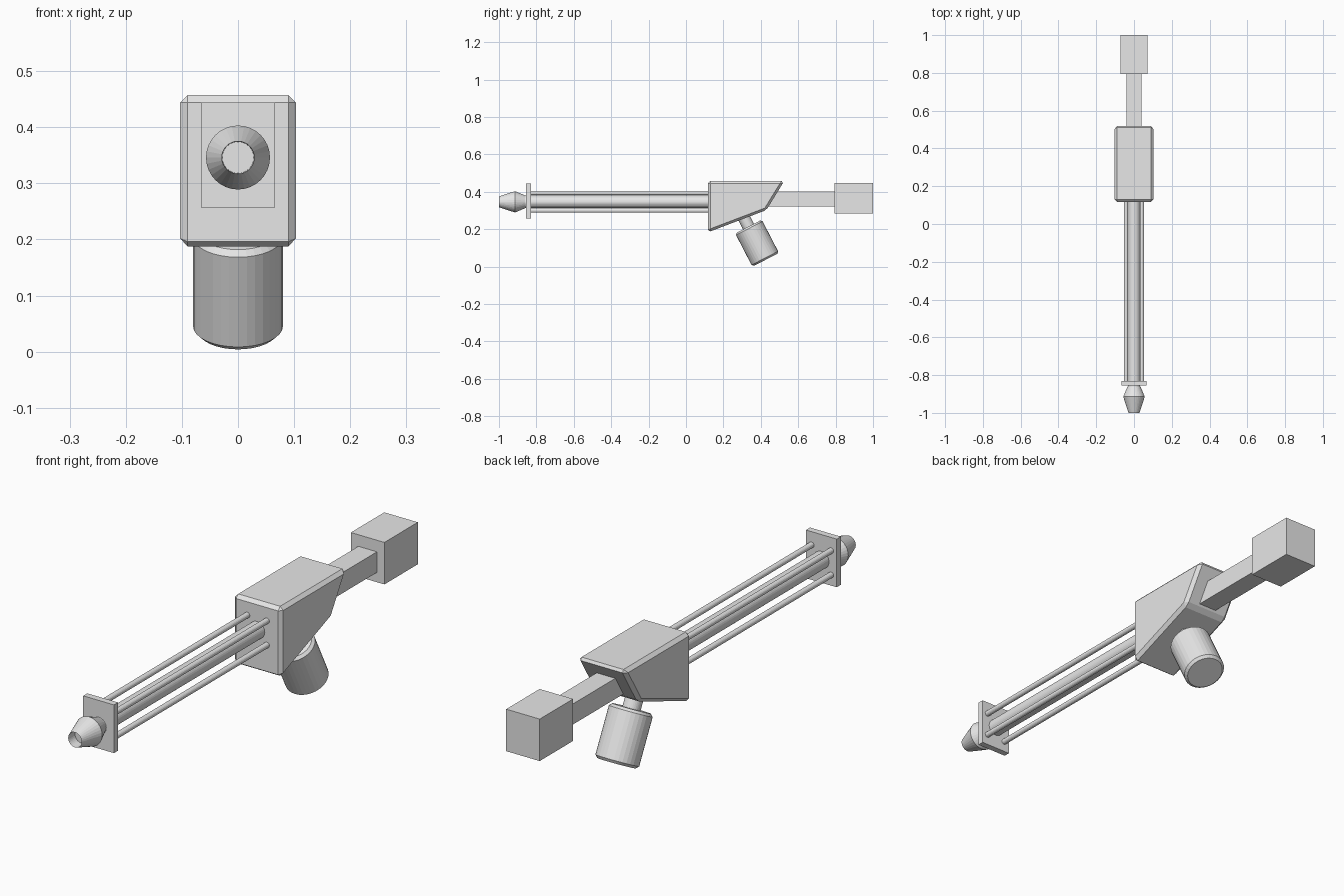
import bpy, bmesh, math
from mathutils import Matrix, Vector

if "Cube" in bpy.data.objects:
    bpy.data.objects.remove(bpy.data.objects["Cube"])

grey = bpy.data.materials.new("plain grey")
grey.use_nodes = True
grey.diffuse_color = (0.8, 0.8, 0.8, 1)
grey.node_tree.nodes["Principled BSDF"].inputs["Base Color"].default_value = (0.8, 0.8, 0.8, 1)


def finish(name, bm, bevel=0):
    bmesh.ops.recalc_face_normals(bm, faces=bm.faces)
    mesh = bpy.data.meshes.new(name)
    bm.to_mesh(mesh)
    bm.free()
    mesh.materials.append(grey)
    obj = bpy.data.objects.new(name, mesh)
    bpy.context.collection.objects.link(obj)
    if bevel:
        mod = obj.modifiers.new("chamfer", 'BEVEL')
        mod.width = bevel
        mod.segments = 1
        mod.limit_method = 'ANGLE'
    return obj


def box(name, low, high):
    low, high = Vector(low), Vector(high)
    bm = bmesh.new()
    bmesh.ops.create_cube(bm, size=1, matrix=Matrix.Translation((low + high) / 2)
                          @ Matrix.Diagonal((*(high - low), 1)))
    return finish(name, bm)


def cylinder(name, start, end, radius, sides, bevel=0):
    start, end = Vector(start), Vector(end)
    axis = end - start
    turn = axis.to_track_quat('Z', 'Y').to_matrix().to_4x4()
    bm = bmesh.new()
    bmesh.ops.create_cone(bm, cap_ends=True, segments=sides, radius1=radius, radius2=radius,
                          depth=axis.length, matrix=Matrix.Translation((start + end) / 2) @ turn)
    return finish(name, bm, bevel)


# Wedge-shaped receiver body, extruded across x from its side profile
profile = [(0.117, 0.183), (0.43, 0.302), (0.525, 0.457), (0.117, 0.457)]
bm = bmesh.new()
face = bm.faces.new([bm.verts.new((-0.103, y, z)) for y, z in profile])
side = bmesh.ops.extrude_face_region(bm, geom=[face])["geom"]
bmesh.ops.translate(bm, vec=(0.206, 0, 0), verts=[v for v in side if isinstance(v, bmesh.types.BMVert)])
finish("receiver_body", bm, 0.013)

# Barrel, surrounding rods and front plate
AXIS_Z = 0.346
cylinder("barrel", (0, -0.86, AXIS_Z), (0, 0.14, AXIS_Z), 0.033, 32)
for x, across in ((0.042, "left"), (-0.042, "right")):
    for dz, level in ((0.047, "upper"), (-0.047, "lower")):
        cylinder(f"{level}_{across}_rod", (x, -0.84, AXIS_Z + dz), (x, 0.14, AXIS_Z + dz), 0.011, 16)
box("front_plate", (-0.066, -0.855, 0.257), (0.066, -0.83, 0.444))

# Hollow muzzle: rings swept round the barrel axis
bm = bmesh.new()
SIDES = 32
rings = []
for y, r in ((-0.86, 0.034), (-0.914, 0.057), (-1.0, 0.029), (-0.96, 0.028)):
    angles = [math.tau * i / SIDES for i in range(SIDES)]
    rings.append([bm.verts.new((r * math.cos(a), y, AXIS_Z + r * math.sin(a))) for a in angles])
for a, b in zip(rings, rings[1:]):
    for i in range(SIDES):
        j = (i + 1) % SIDES
        bm.faces.new((a[i], a[j], b[j], b[i]))
bm.faces.new(rings[0])
bm.faces.new(rings[-1])
finish("muzzle", bm)

# Rear bar and stock block
box("stock_bar", (-0.04, 0.42, 0.321), (0.04, 0.8, 0.401))
box("stock_block", (-0.072, 0.795, 0.283), (0.072, 1.0, 0.446))

# Tilted grip hanging from a short neck
tilt = math.radians(27.3)
down = Vector((0, math.sin(tilt), -math.cos(tilt)))
centre = Vector((0, 0.38, 0.125))
cylinder("grip_neck", centre - down * 0.19, centre - down * 0.08, 0.033, 32)
cylinder("grip", centre - down * 0.1, centre + down * 0.1, 0.08, 32, 0.01)
